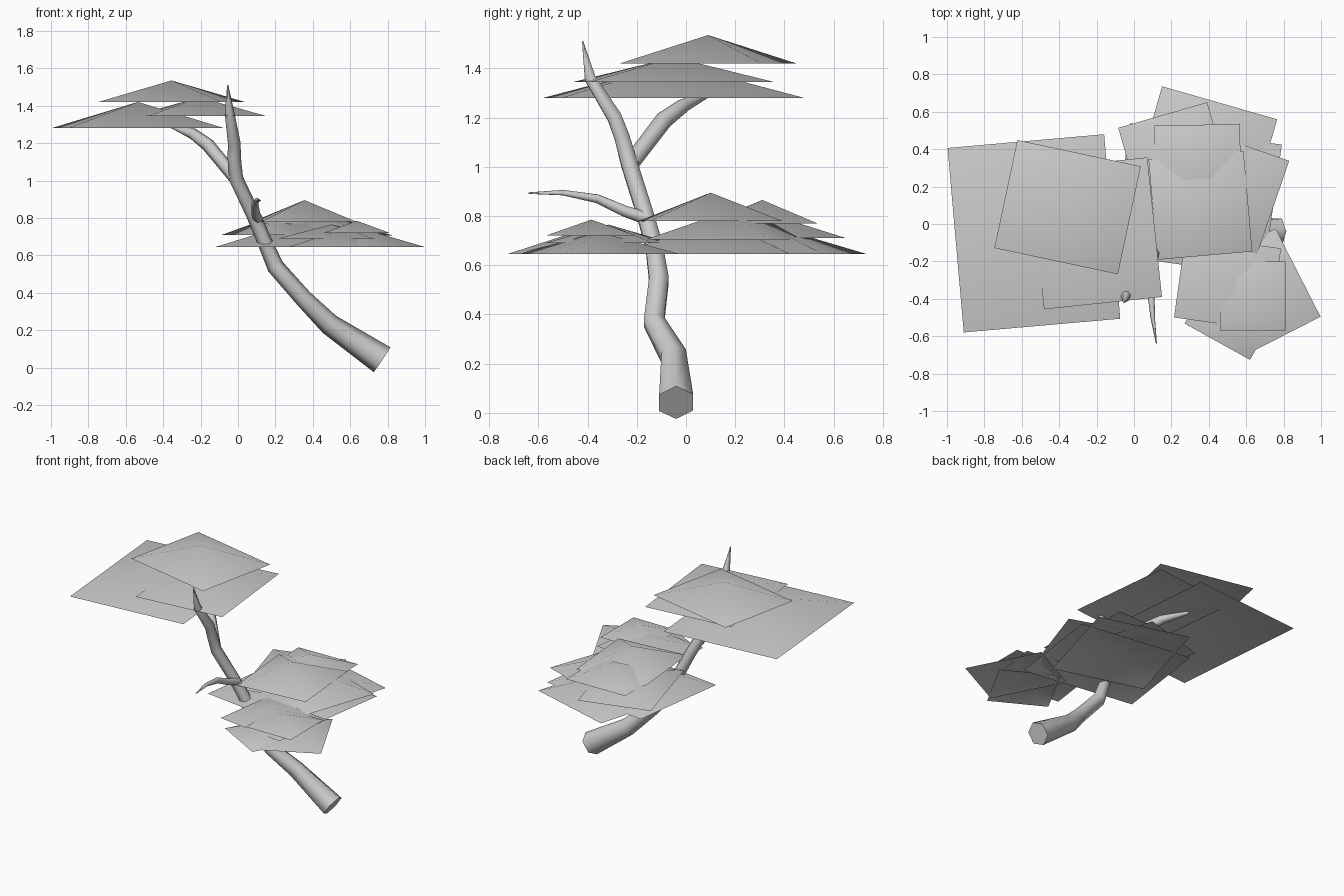
import bpy, bmesh
from math import radians, cos, sin, tau
from mathutils import Vector, Matrix

cube = bpy.data.objects.get("Cube")
if cube:
    bpy.data.objects.remove(cube)

# Single plain grey for bark and foliage
grey = bpy.data.materials.new("light_grey")
grey.use_nodes = True
colour = (0.6, 0.6, 0.6, 1)
grey.diffuse_color = colour
grey.node_tree.nodes["Principled BSDF"].inputs["Base Color"].default_value = colour


def finish(name, bm):
    bmesh.ops.recalc_face_normals(bm, faces=bm.faces)
    mesh = bpy.data.meshes.new(name)
    bm.to_mesh(mesh)
    bm.free()
    mesh.materials.append(grey)
    for p in mesh.polygons:
        p.use_smooth = len(p.vertices) < 5
    obj = bpy.data.objects.new(name, mesh)
    bpy.context.collection.objects.link(obj)
    return obj


def limb(name, path, sides=6):
    """Tapered tube through (x, y, z, radius) points."""
    bm = bmesh.new()
    pts = [Vector(p[:3]) for p in path]
    rings = []
    for i, p in enumerate(pts):
        along = (pts[min(i + 1, len(pts) - 1)] - pts[max(i - 1, 0)]).normalized()
        side = along.cross(Vector((0, 1, 0))).normalized()
        up = along.cross(side)
        r = path[i][3]
        rings.append([bm.verts.new(p + r * (side * cos(tau * k / sides) + up * sin(tau * k / sides)))
                      for k in range(sides)])
    for a, b in zip(rings, rings[1:]):
        for k in range(sides):
            n = (k + 1) % sides
            bm.faces.new((a[k], a[n], b[n], b[k]))
    bm.faces.new(rings[0])
    bm.faces.new(rings[-1])
    return finish(name, bm)


def pad(name, x, y, z, width, depth, turn, height):
    """Open four-sided tent of foliage."""
    bm = bmesh.new()
    place = Matrix.Translation((x, y, z)) @ Matrix.Rotation(radians(turn), 4, 'Z')
    rim = [bm.verts.new(place @ Vector((sx * width / 2, sy * depth / 2, 0)))
           for sx, sy in ((-1, -1), (1, -1), (1, 1), (-1, 1))]
    peak = bm.verts.new(place @ Vector((0, 0, height)))
    for k in range(4):
        bm.faces.new((rim[k], rim[(k + 1) % 4], peak))
    obj = finish(name, bm)
    if obj.data.polygons[0].normal.z < 0:
        obj.data.flip_normals()
    return obj


# Leaning trunk and its two side branches
limb("trunk", [(.77, -.04, .042, .08), (.49, -.05, .23, .058), (.35, -.13, .37, .048),
               (.2, -.11, .54, .046), (.14, -.13, .68, .04), (.08, -.17, .82, .038),
               (-.01, -.23, 1.01, .038), (-.02, -.26, 1.12, .036), (-.02, -.29, 1.2, .034),
               (-.045, -.39, 1.36, .026), (-.055, -.42, 1.51, .003)])
limb("upper_branch", [(-.02, -.22, 1.02, .035), (-.16, -.09, 1.19, .036),
                      (-.24, -.01, 1.25, .03), (-.37, .1, 1.3, .012)])
limb("front_branch", [(.11, -.16, .79, .026), (.095, -.25, .82, .024), (.09, -.36, .87, .02),
                      (.1, -.5, .895, .012), (.12, -.64, .893, .003)])

# Foliage: x, y, z, width, depth, turn, height
clusters = {
    "top_foliage": [(-.535, -.05, 1.28, .84, .99, 5, .14),
                    (-.205, -.05, 1.345, .634, .75, 6, .1),
                    (-.355, .09, 1.42, .675, .59, -12, .115)],
    "middle_foliage": [(.357, .297, .645, .64, .73, -16, .13),
                       (.335, .13, .645, .82, .71, -8, .14),
                       (.243, .27, .71, .495, .65, 16, .12),
                       (.46, .185, .705, .6, .53, -19, .12),
                       (.355, .1, .78, .51, .54, 5, .115),
                       (.34, .31, .77, .46, .44, 1, .095)],
    "lower_foliage": [(.69, -.355, .645, .42, .53, 27, .09),
                      (.545, -.45, .645, .4, .41, -29, .09),
                      (.5, -.315, .69, .515, .445, -8, .075),
                      (.635, -.385, .72, .35, .37, 0, .065)],
}
for name, pads in clusters.items():
    for i, spec in enumerate(pads):
        pad(f"{name}_{i + 1}", *spec)
